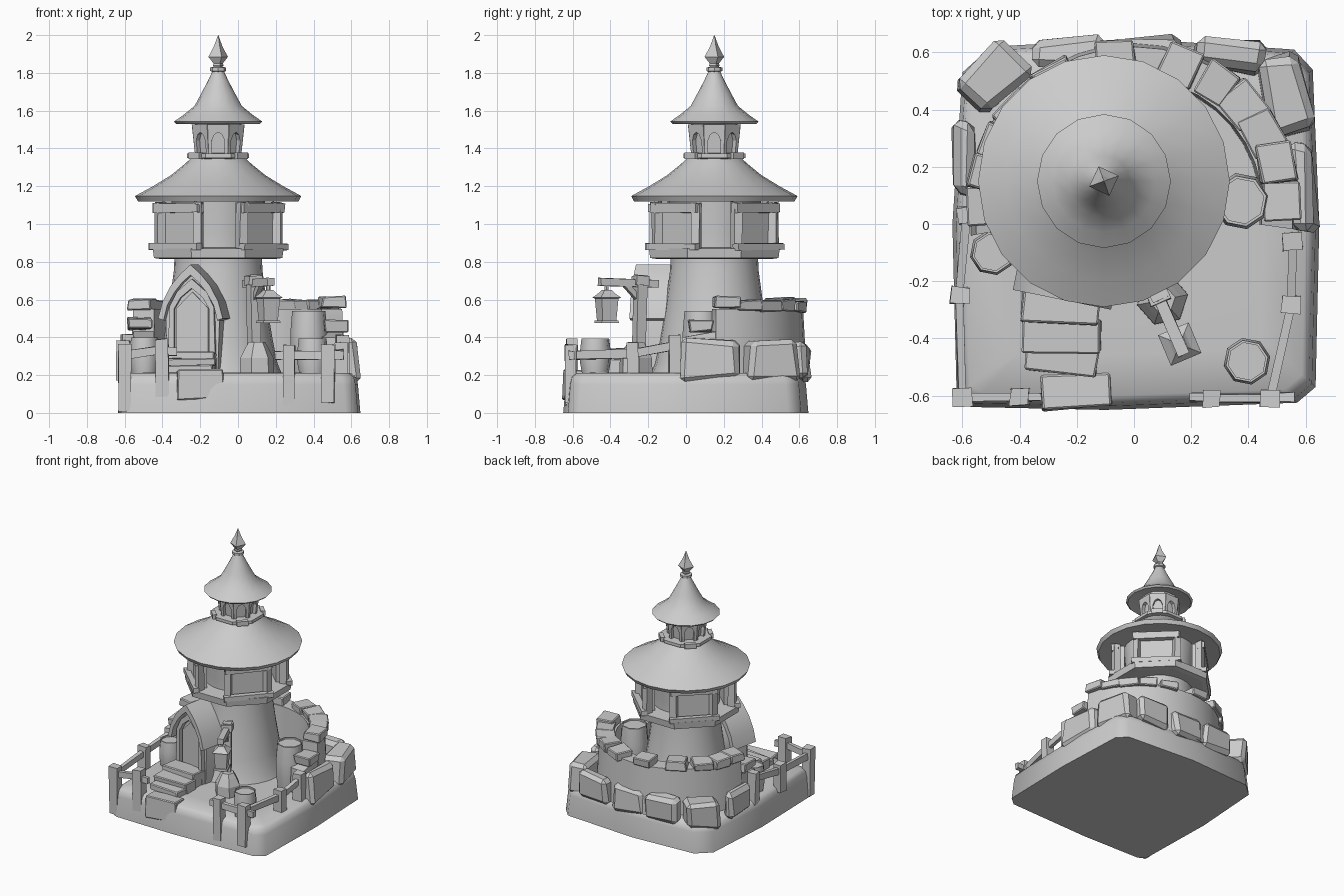
import bpy, bmesh, random
from math import sin, cos, pi, radians
from mathutils import Matrix, Vector

if "Cube" in bpy.data.objects:
    bpy.data.objects.remove(bpy.data.objects["Cube"])

random.seed(4)
CX, CY = -0.105, 0.15          # tower axis


def finish(name, bm, angle=35):
    bmesh.ops.recalc_face_normals(bm, faces=bm.faces)
    me = bpy.data.meshes.new(name)
    bm.to_mesh(me)
    bm.free()
    for p in me.polygons:
        p.use_smooth = angle > 0
    if angle > 0:
        me.set_sharp_from_angle(angle=radians(angle))
    ob = bpy.data.objects.new(name, me)
    bpy.context.collection.objects.link(ob)
    return ob


def loft(name, rings, angle=35):
    """Skin closed rings of equal size and cap both ends."""
    bm = bmesh.new()
    vs = [[bm.verts.new(p) for p in r] for r in rings]
    n = len(vs[0])
    for a, b in zip(vs, vs[1:]):
        for i in range(n):
            bm.faces.new((a[i], a[(i + 1) % n], b[(i + 1) % n], b[i]))
    bm.faces.new(vs[0])
    bm.faces.new(vs[-1])
    return finish(name, bm, angle)


def lathe(name, prof, n=20, c=(CX, CY), phase=0.0, angle=35):
    return loft(name, [[(c[0] + r * cos(2 * pi * i / n + phase), c[1] + r * sin(2 * pi * i / n + phase), z)
                        for i in range(n)] for r, z in prof], angle)


def prism(name, pts, y0, y1, M=Matrix(), angle=35):
    """Extrude an XZ outline along local y."""
    return loft(name, [[M @ Vector((x, y, z)) for x, z in pts] for y in (y0, y1)], angle)


def block(name, loc, size, yaw=0, jit=0.0, bevel=0.0, taper=1.0, M=None):
    bm = bmesh.new()
    bmesh.ops.create_cube(bm, size=1)
    for v in bm.verts:
        k = taper if v.co.z > 0 else 1
        v.co = Vector((v.co.x * size[0] * k, v.co.y * size[1] * k, v.co.z * size[2]))
        v.co += Vector([random.uniform(-jit, jit) for _ in range(3)])
    if bevel:
        bmesh.ops.bevel(bm, geom=bm.edges[:], offset=bevel, segments=1, affect='EDGES', profile=0.5)
    bm.transform(M or Matrix.Translation(loc) @ Matrix.Rotation(yaw, 4, 'Z'))
    return finish(name, bm, 0)


def beam(name, p, q, w, h):
    p, q = Vector(p), Vector(q)
    d = q - p
    M = Matrix.Translation((p + q) / 2) @ d.to_track_quat('X', 'Z').to_matrix().to_4x4()
    return block(name, None, (d.length, w, h), jit=0.003, M=M)


def polar(r, deg, z, c=(CX, CY)):
    return (c[0] + r * cos(radians(deg)), c[1] + r * sin(radians(deg)), z)


# ground slab
foot = [(-.62, -.61), (-.57, -.64), (-.1, -.65), (.57, -.625), (.635, -.57), (.648, 0), (.625, .54),
        (.56, .61), (0, .648), (-.5, .62), (-.6, .53), (-.635, 0)]
loft("ground_slab", [[(x * s, y * s, z) for x, y in foot]
                     for s, z in ((1, 0), (.98, .15), (.965, .19), (.925, .21), (.7, .215))], 50)

# tower shaft
lathe("tower_shaft", [(.34, .2), (.315, .26), (.29, .38), (.262, .55), (.235, .75), (.23, .85), (.235, .95), (.25, 1.14)], 24)

# gallery: deck, then diagonal bays of posts, rails and recessed panels
lathe("gallery_deck", [(.33, .815), (.368, .82), (.375, .87), (.24, .875)], 8, phase=pi / 8, angle=0)
for mid in (-42, 46, 135, 226):
    a, b = mid - 25, mid + 25
    for g in (a, b):
        block("gallery_post", polar(.325, g, .985), (.05, .045, .26), radians(g), .004)
    beam("gallery_rail", polar(.37, a - 3, .88), polar(.37, b + 3, .88), .04, .035)
    beam("gallery_lintel", polar(.345, a - 3, 1.085), polar(.345, b + 3, 1.085), .05, .05)
    block("gallery_panel", polar(.265, mid, .99), (.05, .25, .25), radians(mid))

# main roof and upper deck
lathe("main_roof", [(.24, 1.14), (.425, 1.12), (.44, 1.148), (.345, 1.2), (.25, 1.258), (.18, 1.315), (.13, 1.36)], 20)
lathe("upper_deck", [(.15, 1.345), (.178, 1.35), (.178, 1.372), (.12, 1.375)], 8, phase=pi / 8, angle=0)
for k in range(4):
    g = 45 + 90 * k
    block("deck_bracket", polar(.168, g, 1.362), (.03, .08, .034), radians(g))

# lantern room with arched windows
lathe("lantern_core", [(.105, 1.36), (.125, 1.56)], 8, phase=pi / 8, angle=0)
arch = [(-.056, 1.54), (-.05, 1.37), (-.032, 1.37), (-.034, 1.455), (-.02, 1.488), (0, 1.5)]
arch += [(-x, z) for x, z in arch[-2::-1]]
for k in range(8):
    M = (Matrix.Translation((CX, CY, 0)) @ Matrix.Rotation(k * pi / 4, 4, 'Z') @ Matrix.Translation((0, 0, 1.37))
         @ Matrix.Rotation(.11, 4, 'X') @ Matrix.Translation((0, 0, -1.37)))
    prism("arched_window_frame", arch, -.122, -.095, M, 0)

# upper roof and finial
lathe("upper_roof", [(.10, 1.56), (.222, 1.53), (.234, 1.542), (.18, 1.58), (.125, 1.625), (.09, 1.69), (.055, 1.757), (.025, 1.82)], 16)
lathe("finial_collar", [(.03, 1.805), (.042, 1.81), (.042, 1.828), (.025, 1.832)], 8, angle=0)
lathe("finial", [(.018, 1.82), (.03, 1.84), (.026, 1.85), (.055, 1.885), (.024, 1.94), (.001, 2.0)], 4, phase=.35, angle=0)

# porch, turned slightly to the left
P = Matrix.Translation((-.25, -.255, 0)) @ Matrix.Rotation(-.2, 4, 'Z')
half = [(-.175, .5), (-.15, .59), (-.105, .675), (-.055, .735), (0, .785)]
inner = [(-.145, .49), (-.125, .57), (-.085, .64), (-.045, .69), (0, .73)]


def mirror(h):
    return h + [(-x, z) for x, z in h[-2::-1]]


prism("porch_roof", mirror(half) + mirror(inner)[::-1], -.01, .2, P)
prism("porch_body", mirror([(-.135, .2)] + inner), .05, .3, P)
dh = [(-.13, .2), (-.12, .56), (-.08, .64), (0, .71)]
di = [(-.095, .2), (-.095, .55), (-.06, .61), (0, .66)]
prism("door_frame", mirror(dh) + mirror(di)[::-1], .02, .07, P, 0)
prism("door", [(-.085, .25), (.085, .25), (.085, .555), (0, .64), (-.085, .555)], .04, .07, P, 0)

# entrance steps
for x, y, z0, z1, w, d, yaw in ((-.255, -.28, .2, .325, .27, .14, -.08), (-.25, -.39, .2, .29, .27, .12, -.02),
                                (-.25, -.475, .19, .25, .25, .10, -.1), (-.2, -.588, .075, .225, .245, .12, .06)):
    block("step_stone", (x, y, (z0 + z1) / 2), (w, d, z1 - z0), yaw, .008, .006)

# lamp post with hanging lantern
lathe("lamp_base", [(.092, .2), (.09, .29), (.065, .34), (.045, .375)], 6, (.1, -.265), .2, 0)
beam("lamp_post", (.085, -.25, .3), (.08, -.24, .73), .055, .055)
block("lamp_post_cap", (.08, -.24, .70), (.075, .075, .05), .4, .004)
beam("lamp_arm", (.04, -.15, .685), (.175, -.455, .695), .04, .04)
beam("lamp_brace", (.085, -.25, .6), (.12, -.32, .68), .028, .028)
LC = (.16, -.42)
lathe("lantern_hook", [(.012, .62), (.012, .69)], 6, LC, angle=0)
lathe("lantern_cap", [(.05, .6), (.082, .61), (.045, .635), (.03, .65)], 4, LC, .4 + pi / 4, 0)
lathe("lantern_glass", [(.055, .485), (.068, .61)], 4, LC, .4 + pi / 4, 0)
lathe("lantern_foot", [(.07, .475), (.068, .49)], 4, LC, .4 + pi / 4, 0)

# barrels
for x, y, r, z1 in ((.395, -.48, .083, .395), (-.495, -.1, .08, .4), (.375, .08, .1, .54)):
    h = z1 - .2
    lathe("barrel", [(r * .85, .2), (r, .2 + h * .35), (r, .2 + h * .65), (r * .9, z1),
                     (r * .8, z1), (r * .8, z1 - .012)], 8, (x, y), .2, 50)

# fences: each run is a list of posts (x, y, bottom, top)
runs = [[(-.4, -.605, .03, .39), (-.6, -.605, .01, .36), (-.61, -.25, .17, .38), (-.585, .03, .18, .42)],
        [(.27, -.61, .04, .36), (.475, -.61, .05, .36), (.55, -.28, .17, .37), (.555, -.06, .18, .41)]]
for run in runs:
    for x, y, z0, z1 in run:
        block("fence_post", (x, y, (z0 + z1) / 2), (.066, .06, z1 - z0), random.uniform(-.08, .08), .005)
    for p, q in zip(run, run[1:]):
        beam("fence_rail", (p[0], p[1], p[3] - .055), (q[0], q[1], q[3] - .055), .028, .045)
# rail stubs past the gate posts
for x, z in ((-.355, .325), (.225, .305), (.53, .305)):
    block("fence_rail_end", (x, -.605, z), (.06, .03, .045), 0, .003)

# curved rear wall with lower ends
WC = (0, .06)


def wall_top(a):
    e = min(a + 8, 190 - a)
    return .40 if e < 3 else .43 if e < 18 else .55


bm = bmesh.new()
prev = None
angs = [-8, 9.9, 10.1] + list(range(20, 165, 10)) + [171.9, 172.1, 190]
for a in angs:
    t = wall_top(a)
    ring = [bm.verts.new(polar(r, a, z, WC)) for r, z in ((.44, .19), (.58, .19), (.56, t), (.45, t))]
    if prev:
        for i in range(4):
            bm.faces.new((prev[i], prev[(i + 1) % 4], ring[(i + 1) % 4], ring[i]))
    else:
        bm.faces.new(ring)
    prev = ring
bm.faces.new(prev)
finish("rear_wall", bm, 30)

# coping stones along the wall, sparser at the back
for a in (2, 17, 30, 43, 56, 72, 97, 122, 141, 155, 167, 179):
    low = a < 10 or a > 172
    block("coping_stone", polar(.52, a, (.46 if low else .575) + random.uniform(-.012, .012), WC),
          (.125, random.uniform(.115, .15), .06), radians(a) + random.uniform(-.12, .12), .008, .006)

# boulders banked against the outside of the wall
for x, y, w, d, h, z, yaw in ((.59, .13, .09, .31, .21, .28, .03), (.53, .45, .16, .29, .21, .275, .25),
                              (.33, .59, .26, .11, .2, .27, -.12), (.04, .6, .27, .11, .19, .265, .02),
                              (-.23, .595, .25, .11, .19, .265, .05), (-.49, .51, .23, .17, .2, .27, .8),
                              (-.595, .23, .09, .27, .2, .28, -.04)):
    block("boulder", (x, y, z), (w, d, h), yaw, .018, .026, .95)
